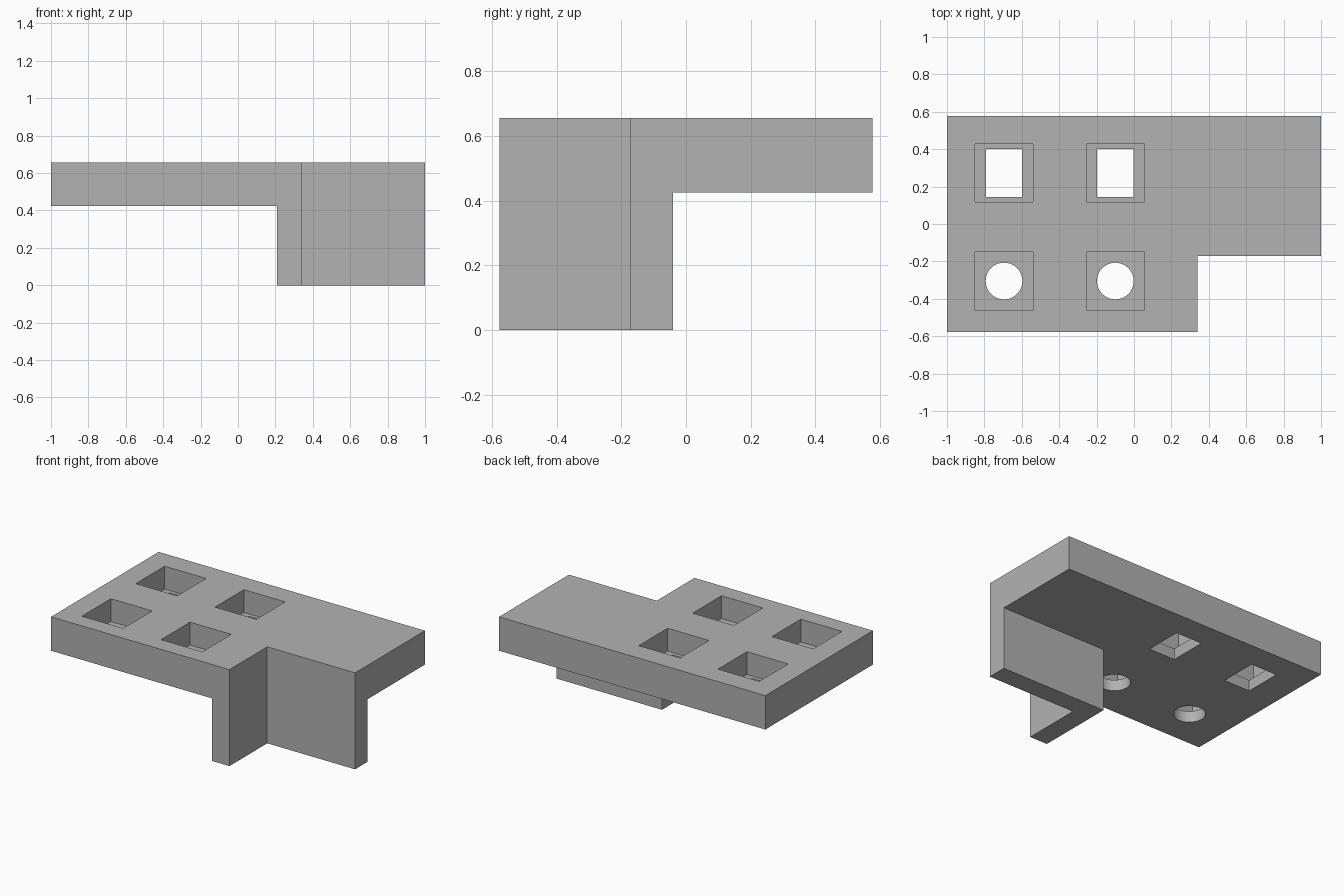
import bpy
import bmesh
import math

cube = bpy.data.objects.get("Cube")
if cube:
    bpy.data.objects.remove(cube, do_unlink=True)

# Single grey material
grey = bpy.data.materials.new("plain_grey")
grey.use_nodes = True
colour = (0.448, 0.448, 0.448, 1)
grey.diffuse_color = colour
grey.node_tree.nodes["Principled BSDF"].inputs["Base Color"].default_value = colour

TOP, UNDERSIDE, POCKET_FLOOR = 0.655, 0.425, 0.50
BACK, FRONT = 0.577, -0.577
STEP_X, STEP_Y, WALL = 0.34, -0.172, 0.132


def prism(name, outline, z0, z1):
    """Extrude a flat outline from z0 up to z1."""
    bm = bmesh.new()
    face = bm.faces.new([bm.verts.new((x, y, z0)) for x, y in outline])
    ext = bmesh.ops.extrude_face_region(bm, geom=[face])
    verts = [g for g in ext["geom"] if isinstance(g, bmesh.types.BMVert)]
    bmesh.ops.translate(bm, verts=verts, vec=(0, 0, z1 - z0))
    bmesh.ops.recalc_face_normals(bm, faces=bm.faces)
    mesh = bpy.data.meshes.new(name)
    bm.to_mesh(mesh)
    bm.free()
    mesh.materials.append(grey)
    obj = bpy.data.objects.new(name, mesh)
    bpy.context.collection.objects.link(obj)
    return obj


def rectangle(cx, cy, w, d):
    return [(cx + sx * w / 2, cy + sy * d / 2)
            for sx, sy in ((-1, -1), (1, -1), (1, 1), (-1, 1))]


def circle(cx, cy, r, n=48):
    return [(cx + r * math.cos(math.tau * i / n), cy + r * math.sin(math.tau * i / n))
            for i in range(n)]


def combine(target, tool, operation):
    """Apply a boolean and discard the tool."""
    mod = target.modifiers.new(operation, "BOOLEAN")
    mod.operation, mod.solver, mod.object = operation, "EXACT", tool
    bpy.context.view_layer.objects.active = target
    bpy.ops.object.modifier_apply(modifier=mod.name)
    bpy.data.objects.remove(tool, do_unlink=True)


# Notched top plate
bracket = prism("bracket_plate", [(-1, FRONT), (STEP_X, FRONT), (STEP_X, STEP_Y),
                                  (1, STEP_Y), (1, BACK), (-1, BACK)], UNDERSIDE, TOP)

# L-shaped wall hanging below the notch
inner_x, inner_y = STEP_X - WALL, STEP_Y + WALL
wall = prism("corner_wall", [(inner_x, FRONT), (STEP_X, FRONT), (STEP_X, STEP_Y),
                             (1, STEP_Y), (1, inner_y), (inner_x, inner_y)], 0, UNDERSIDE)
combine(bracket, wall, "UNION")

# Square pockets: rectangular through holes at the back, round ones at the front
for x in (-0.695, -0.10):
    for y in (0.273, -0.305):
        pocket = prism("pocket_cutter", rectangle(x, y, 0.31, 0.31), POCKET_FLOOR, TOP + 0.1)
        combine(bracket, pocket, "DIFFERENCE")
        outline = rectangle(x, y, 0.195, 0.255) if y > 0 else circle(x, y, 0.098)
        hole = prism("hole_cutter", outline, UNDERSIDE - 0.1, POCKET_FLOOR + 0.05)
        combine(bracket, hole, "DIFFERENCE")

# Smooth the round holes, keep every corner crisp
bpy.ops.object.select_all(action="DESELECT")
bracket.select_set(True)
bpy.context.view_layer.objects.active = bracket
bpy.ops.object.shade_smooth_by_angle(angle=math.radians(30))
